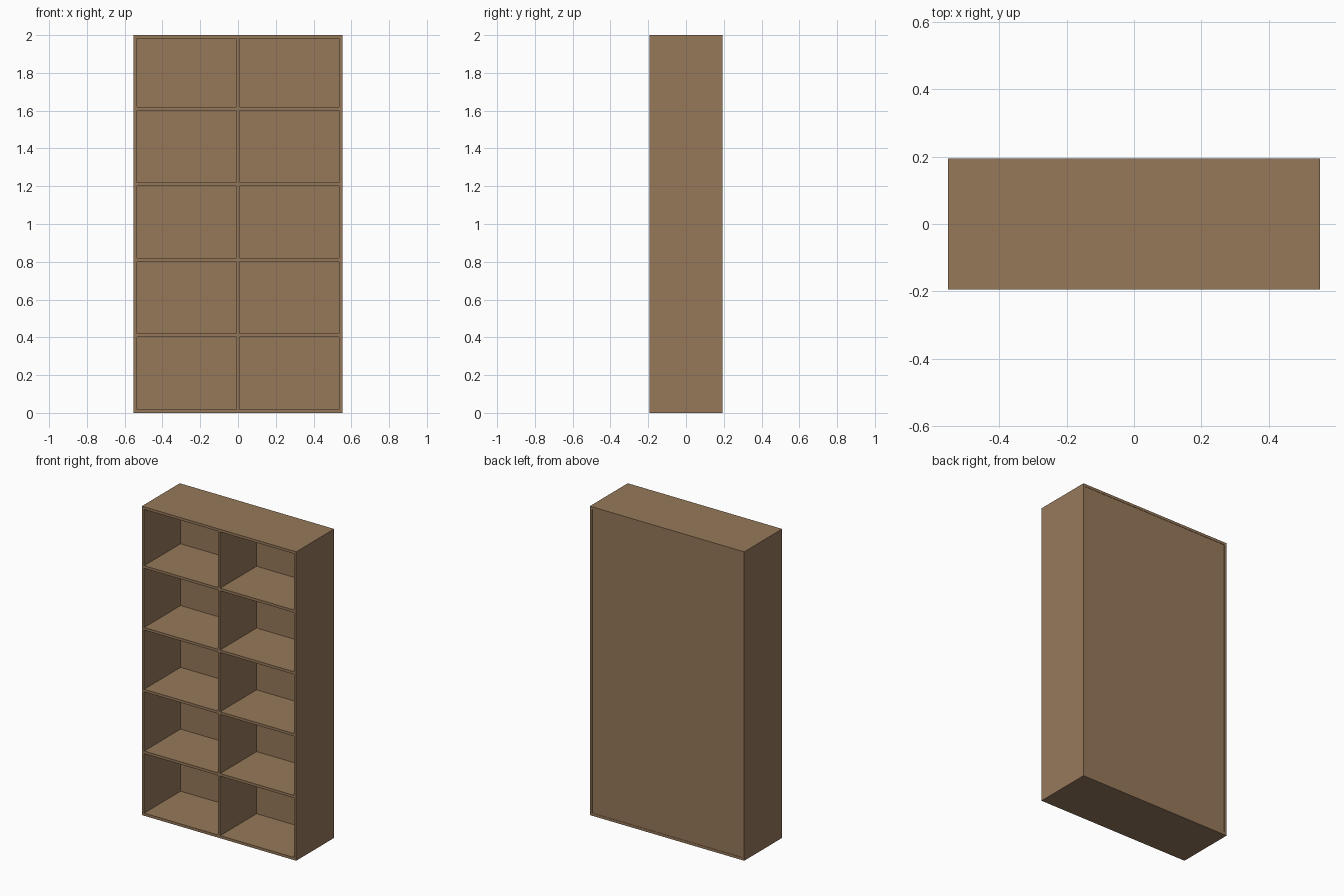
import bpy

if "Cube" in bpy.data.objects:
    bpy.data.objects.remove(bpy.data.objects["Cube"])

W, D, H, T = 1.106, 0.388, 2.0, 0.017   # overall width, depth, height, board thickness
BACK_T, RECESS = 0.014, 0.002           # back panel thickness and inset

wood = bpy.data.materials.new("brown wood")
wood.diffuse_color = (0.305, 0.191, 0.102, 1)
wood.use_nodes = True
wood.node_tree.nodes["Principled BSDF"].inputs["Base Color"].default_value = wood.diffuse_color


def board(name, x, y, z):
    """Axis-aligned board from (min, max) ranges."""
    bpy.ops.mesh.primitive_cube_add(size=1, location=[(a + b) / 2 for a, b in (x, y, z)])
    o = bpy.context.object
    o.name = name
    o.scale = [b - a for a, b in (x, y, z)]
    bpy.ops.object.transform_apply(location=False, rotation=False, scale=True)
    o.data.materials.append(wood)
    return o


hw, hd = W / 2, D / 2
inner = hw - T
depth = (-hd, hd)
inside = (-hd, hd - RECESS - BACK_T)    # boards stop at the back panel

# Outer frame: full-height sides with top and bottom between them
board("left_side", (-hw, -inner), depth, (0, H))
board("right_side", (inner, hw), depth, (0, H))
board("bottom_panel", (-inner, inner), depth, (0, T))
board("top_panel", (-inner, inner), depth, (H - T, H))

# Back panel set slightly into the frame
board("back_panel", (-inner, inner), (hd - RECESS - BACK_T, hd - RECESS), (T, H - T))

# Shelves, and a centre divider piece in each row
rows = 5
for i in range(rows):
    base = i * 0.4
    if i:
        for side, x in (("left", (-inner, -T / 2)), ("right", (T / 2, inner))):
            board(f"{side}_shelf_{i}", x, inside, (base + 0.002, base + 0.002 + T))
board("centre_divider", (-T / 2, T / 2), inside, (T, H - T))
